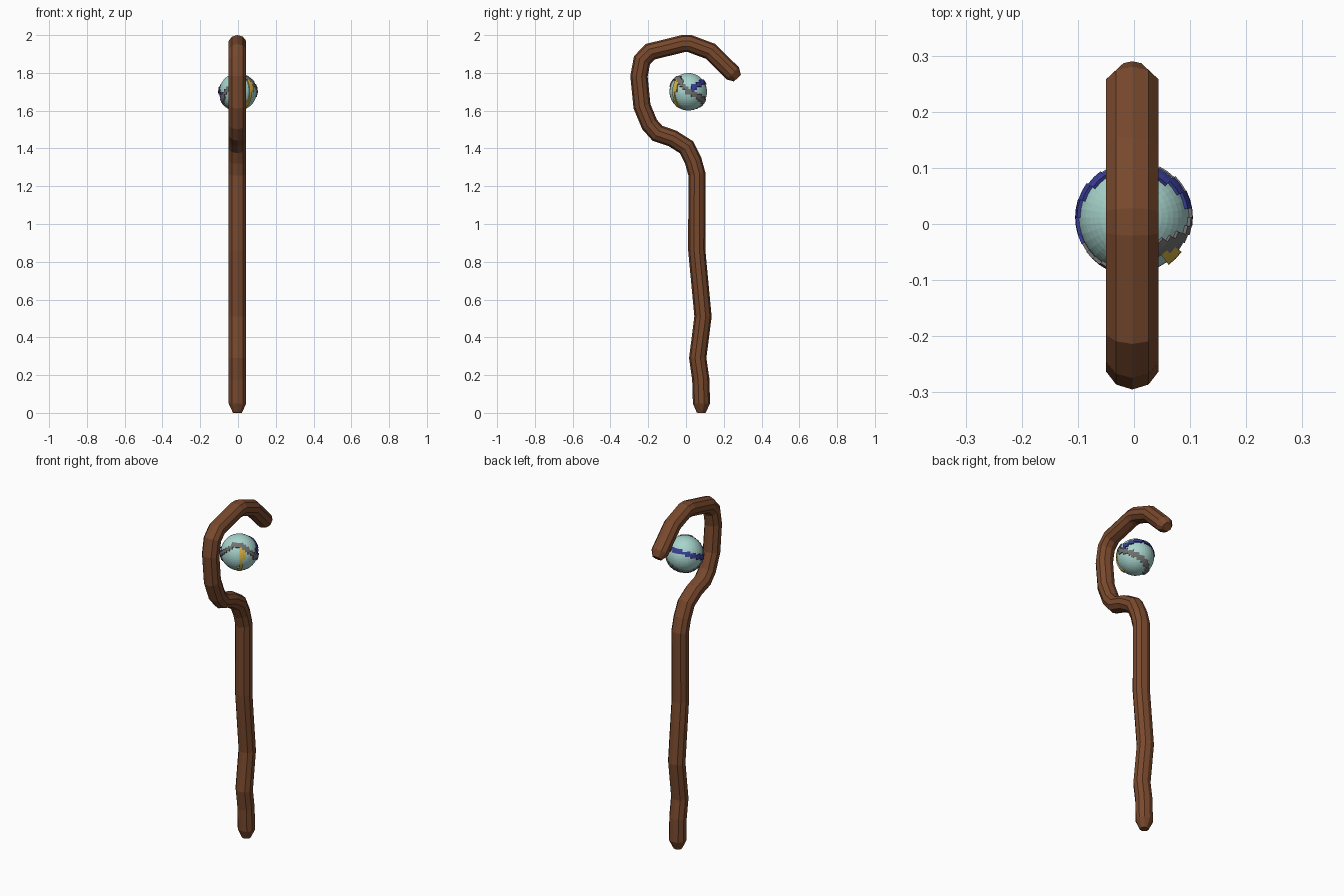
import bpy, bmesh, math
from mathutils import Vector

if "Cube" in bpy.data.objects:
    bpy.data.objects.remove(bpy.data.objects["Cube"])


def material(name, rgb):
    m = bpy.data.materials.new(name)
    m.diffuse_color = (*rgb, 1)
    m.use_nodes = True
    m.node_tree.nodes["Principled BSDF"].inputs["Base Color"].default_value = m.diffuse_color
    return m


def finish(bm, name, mats):
    bmesh.ops.recalc_face_normals(bm, faces=bm.faces)
    me = bpy.data.meshes.new(name)
    bm.to_mesh(me)
    bm.free()
    for m in mats:
        me.materials.append(m)
    ob = bpy.data.objects.new(name, me)
    bpy.context.collection.objects.link(ob)
    return ob


WOOD = material("brown wood", (0.19, 0.066, 0.026))
TEAL = material("pale teal", (0.39, 0.66, 0.61))
GREY = material("grey", (0.165, 0.165, 0.165))
BLUE = material("deep blue", (0.042, 0.048, 0.32))
YELLOW = material("yellow", (0.66, 0.44, 0.06))

# Crooked staff: ten-sided tube along a path (y, z, relative radius)
PATH = [(.080, .0, .5), (.082, .05, 1), (.078, .18, 1), (.062, .29, 1),
        (.090, .51, 1), (.057, .86, 1), (.058, 1.263, 1), (.038, 1.335, 1),
        (.003, 1.406, 1), (-.071, 1.453, 1), (-.151, 1.480, 1),
        (-.193, 1.527, 1), (-.233, 1.623, 1), (-.249, 1.782, 1),
        (-.233, 1.867, 1), (-.190, 1.912, 1), (-.015, 1.955, 1),
        (.02, 1.955, 1), (.130, 1.914, 1), (.248, 1.797, 1), (.272, 1.772, .55)]
SIDES, RX, RY, X0 = 10, 0.049, 0.0455, -0.003

bm = bmesh.new()
pts = [Vector((X0, y, z)) for y, z, _ in PATH]
rings = []
for i, p in enumerate(pts):
    a = (p - pts[max(i - 1, 0)]).normalized()
    b = (pts[min(i + 1, len(pts) - 1)] - p).normalized()
    t = (a + b).normalized()
    miter = 1 / max(t.dot(b if b.length else a), 0.8)
    n = Vector((0, -t.z, t.y))
    r = PATH[i][2]
    ring = []
    for k in range(SIDES):
        ang = 2 * math.pi * k / SIDES
        ring.append(bm.verts.new(p + n * (RY * r * miter * math.cos(ang))
                                 + Vector((RX * r * math.sin(ang), 0, 0))))
    rings.append(ring)
for lo, hi in zip(rings, rings[1:]):
    for k in range(SIDES):
        j = (k + 1) % SIDES
        bm.faces.new((lo[k], lo[j], hi[j], hi[k]))
bm.faces.new(rings[0])
bm.faces.new(rings[-1])
finish(bm, "staff", [WOOD])

# Orb with raised winding bands, each a path of (azimuth, latitude) degrees
GREY_PATH = [(-158, -30), (-131, 0), (-75, 46), (-45, 44), (0, 2),
             (45, -20), (90, -40), (150, -58), (202, -30)]
BLUE_PATH = [(12, 10), (36, 24), (75, 34), (135, 24), (180, 2), (205, -8)]
YELLOW_PATH = [(-55, -50), (-46, 0), (-43, 42)]


def near(path, az, lat, width):
    """True when a direction lies within width degrees of the path."""
    c = math.cos(math.radians(lat))
    for (a0, l0), (a1, l1) in zip(path, path[1:]):
        for turn in (-360, 0, 360):
            dx, dy = (a1 - a0) * c, l1 - l0
            px, py = (az + turn - a0) * c, lat - l0
            s = min(max((px * dx + py * dy) / (dx * dx + dy * dy), 0), 1)
            if math.hypot(px - s * dx, py - s * dy) < width:
                return True
    return False


bm = bmesh.new()
bmesh.ops.create_uvsphere(bm, u_segments=40, v_segments=24, radius=0.099)
for f in bm.faces:
    d = f.calc_center_median().normalized()
    az = math.degrees(math.atan2(d.y, d.x))
    lat = math.degrees(math.asin(d.z))
    if near(GREY_PATH, az, lat, 7.5):
        f.material_index = 1
    elif near(BLUE_PATH, az, lat, 7):
        f.material_index = 2
    elif near(YELLOW_PATH, az, lat, 5.5):
        f.material_index = 3
for idx in (1, 2, 3):
    faces = [f for f in bm.faces if f.material_index == idx]
    geom = bmesh.ops.extrude_face_region(bm, geom=faces)["geom"]
    old = [f for f in faces if f.is_valid]
    if old:
        bmesh.ops.delete(bm, geom=old, context='FACES')
    for v in [g for g in geom if isinstance(g, bmesh.types.BMVert)]:
        v.co *= 1.06
        for f in v.link_faces:
            f.material_index = idx
orb = finish(bm, "orb", [TEAL, GREY, BLUE, YELLOW])
orb.location = (0, 0.012, 1.70)
